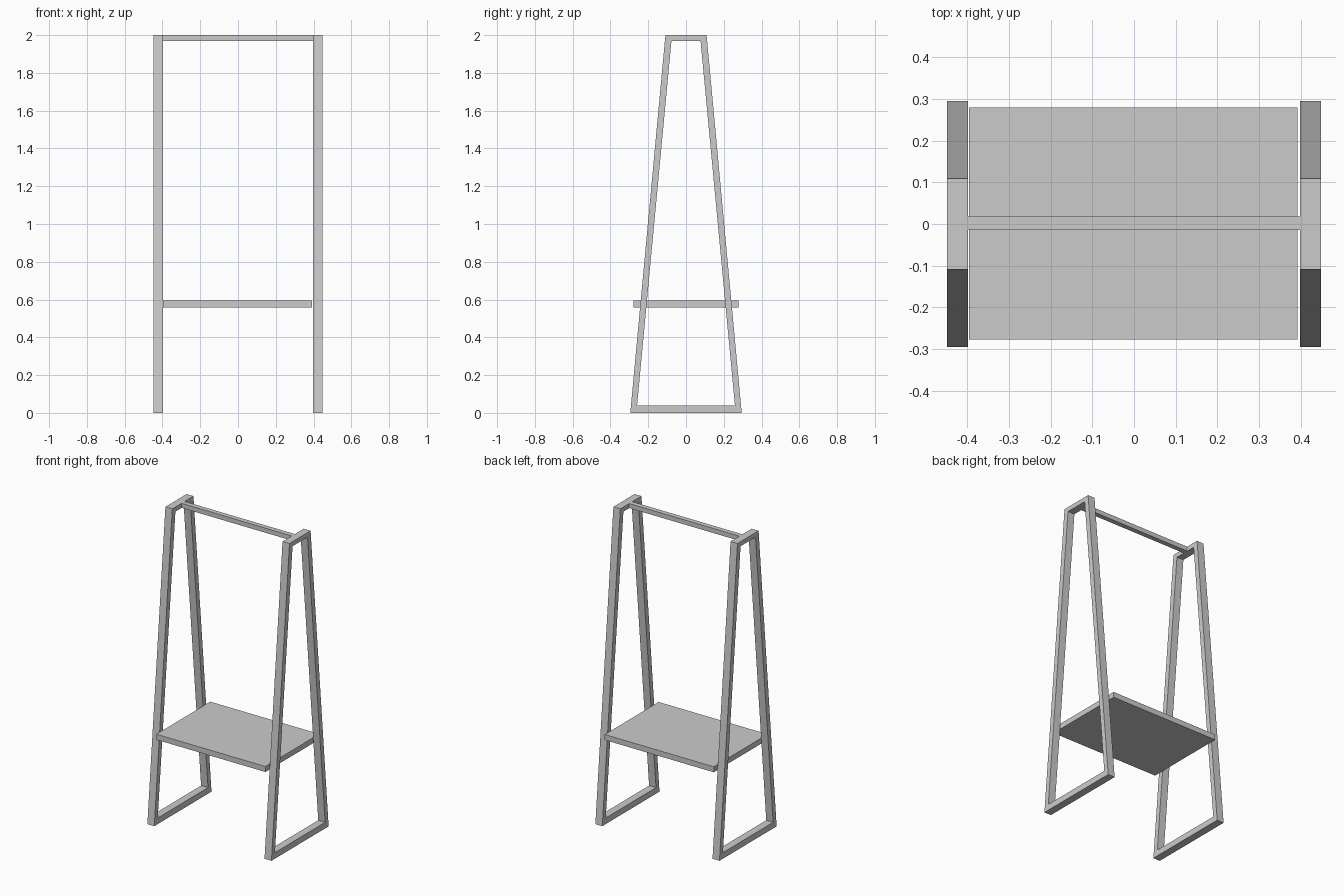
import bpy, bmesh

if "Cube" in bpy.data.objects:
    bpy.data.objects.remove(bpy.data.objects["Cube"])


def box(name, lo, hi):
    """Axis-aligned box between two corners."""
    bm = bmesh.new()
    bmesh.ops.create_cube(bm, size=1)
    for v in bm.verts:
        v.co = [(a + b) / 2 + c * (b - a) for a, b, c in zip(lo, hi, v.co)]
    return finish(name, bm)


def finish(name, bm):
    bmesh.ops.recalc_face_normals(bm, faces=bm.faces)
    mesh = bpy.data.meshes.new(name)
    bm.to_mesh(mesh)
    bm.free()
    obj = bpy.data.objects.new(name, mesh)
    bpy.context.collection.objects.link(obj)
    return obj


def trapezoid(half_bottom, z_bottom, half_top, z_top):
    return [(-half_bottom, z_bottom), (half_bottom, z_bottom),
            (half_top, z_top), (-half_top, z_top)]


# Tapered side frame: ring between two trapezoids, extruded along x
outer = trapezoid(0.295, 0.0, 0.109, 2.0)
inner = trapezoid(0.259, 0.04, 0.077, 1.97)
X_IN, X_OUT = 0.398, 0.448
bm = bmesh.new()
o = [bm.verts.new((X_IN, y, z)) for y, z in outer]
i = [bm.verts.new((X_IN, y, z)) for y, z in inner]
for a in range(4):
    b = (a + 1) % 4
    bm.faces.new((o[a], o[b], i[b], i[a]))
ext = bmesh.ops.extrude_face_region(bm, geom=bm.faces[:], use_keep_orig=True)
for v in ext["geom"]:
    if isinstance(v, bmesh.types.BMVert):
        v.co.x = X_OUT
side_frames = finish("side_frames", bm)

# The second frame is the mirror image
mirror = side_frames.modifiers.new("Mirror", 'MIRROR')
mirror.use_axis = (True, False, False)
mirror.use_mirror_merge = False

# Hanging rail between the frame tops
box("hanging_rail", (-0.4, -0.014, 1.97), (0.4, 0.018, 2.0))

# Shelf board resting between the frames
box("shelf", (-0.396, -0.277, 0.558), (0.392, 0.279, 0.594))
